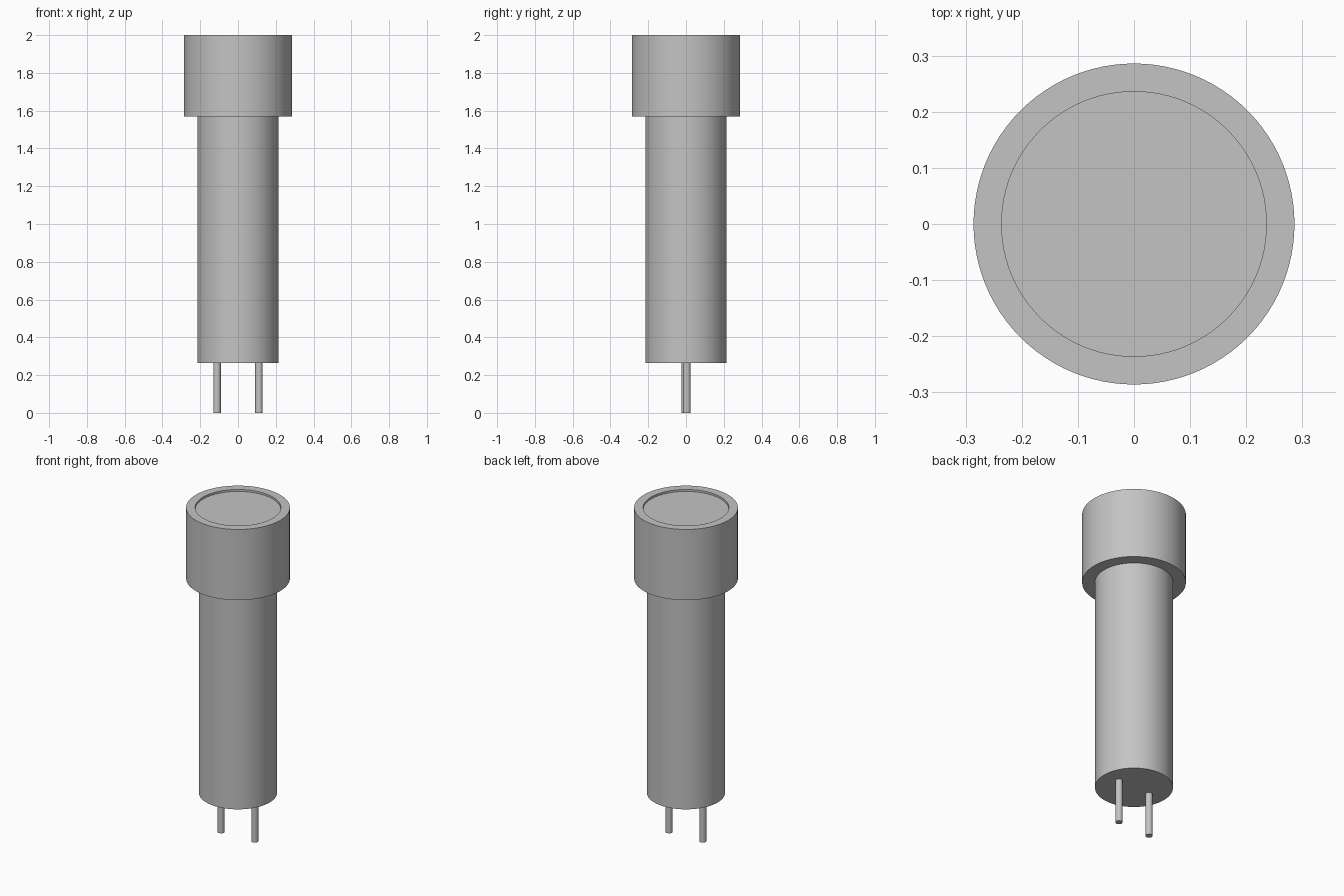
import bpy
import math

cube = bpy.data.objects.get("Cube")
if cube:
    bpy.data.objects.remove(cube, do_unlink=True)

grey = bpy.data.materials.new("neutral_grey")
grey.use_nodes = True
colour = (0.55, 0.55, 0.55, 1)
grey.diffuse_color = colour
grey.node_tree.nodes["Principled BSDF"].inputs["Base Color"].default_value = colour


def lathe(name, profile, sides, location=(0, 0, 0)):
    """Revolve a (radius, height) profile around z and cap both ends."""
    verts, faces = [], []
    for radius, z in profile:
        for i in range(sides):
            a = 2 * math.pi * i / sides
            verts.append((radius * math.cos(a), radius * math.sin(a), z))
    for ring in range(len(profile) - 1):
        low, high = ring * sides, (ring + 1) * sides
        for i in range(sides):
            j = (i + 1) % sides
            faces.append((low + i, low + j, high + j, high + i))
    faces.append(tuple(reversed(range(sides))))
    faces.append(tuple(range(len(verts) - sides, len(verts))))
    mesh = bpy.data.meshes.new(name)
    mesh.from_pydata(verts, [], faces)
    mesh.materials.append(grey)
    obj = bpy.data.objects.new(name, mesh)
    obj.location = location
    bpy.context.collection.objects.link(obj)
    bpy.ops.object.select_all(action="DESELECT")
    obj.select_set(True)
    bpy.context.view_layer.objects.active = obj
    bpy.ops.object.shade_smooth_by_angle(angle=math.radians(30))
    return obj


HEAD_BASE, BODY_BASE, TOP = 1.57, 0.265, 2.0

# Wide head with a shallow round recess in its top
lathe("head", [(0.286, HEAD_BASE), (0.286, TOP), (0.236, TOP), (0.236, TOP - 0.012)], 96)

# Long cylindrical body
lathe("body", [(0.215, BODY_BASE), (0.215, HEAD_BASE + 0.01)], 96)

# Two contact pins, very slightly staggered front to back
for side, label in ((1, "left"), (-1, "right")):
    lathe(label + "_pin", [(0.02, 0), (0.02, BODY_BASE + 0.01)], 32,
          (side * 0.111, side * 0.004, 0))
